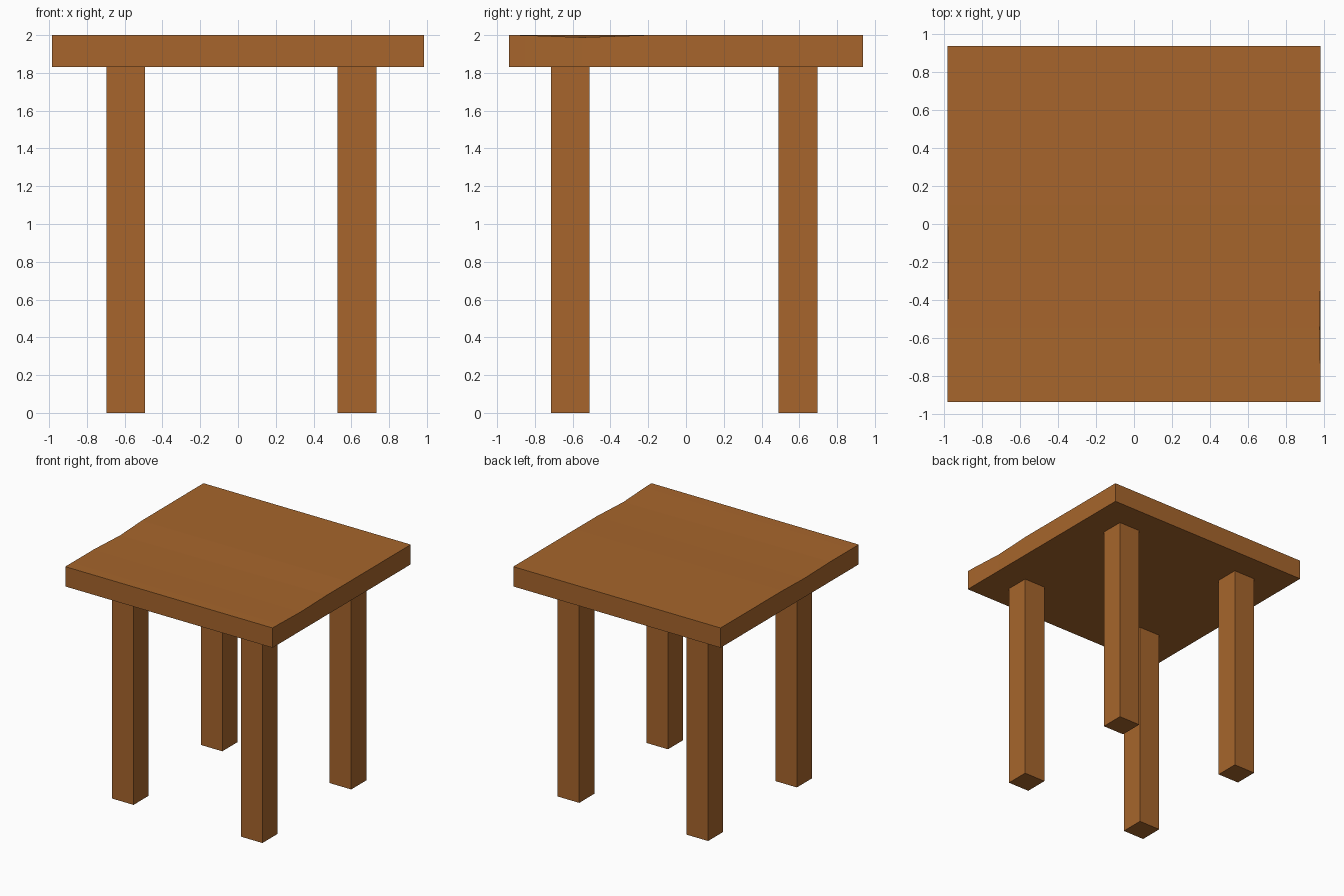
import bpy, bmesh
from mathutils import Matrix, Vector

if "Cube" in bpy.data.objects:
    bpy.data.objects.remove(bpy.data.objects["Cube"])

wood = bpy.data.materials.new("warm brown wood")
wood.diffuse_color = (0.385, 0.131, 0.025, 1)
wood.use_nodes = True
wood.node_tree.nodes["Principled BSDF"].inputs["Base Color"].default_value = wood.diffuse_color


def box_bmesh(lo, hi):
    lo, hi = Vector(lo), Vector(hi)
    bm = bmesh.new()
    bmesh.ops.create_cube(bm, size=1, matrix=Matrix.Translation((lo + hi) / 2)
                          @ Matrix.Diagonal((*(hi - lo), 1)))
    return bm


def finish(name, bm):
    mesh = bpy.data.meshes.new(name)
    bm.to_mesh(mesh)
    bm.free()
    mesh.materials.append(wood)
    obj = bpy.data.objects.new(name, mesh)
    bpy.context.collection.objects.link(obj)


# Legs: the layout is slightly off centre
UNDERSIDE = 1.83
for depth, (y0, y1) in {"front": (-0.715, -0.51), "back": (0.49, 0.695)}.items():
    for side, (x0, x1) in {"left": (-0.697, -0.492), "right": (0.528, 0.733)}.items():
        finish(f"{depth}_{side}_leg",
               box_bmesh((x0, y0, 0), (x1, y1, UNDERSIDE)))

# Table top, cut into strips so its two side edges can be dented
top = box_bmesh((-0.985, -0.938, UNDERSIDE), (0.985, 0.938, 2))
for y in (-0.85, -0.55, -0.2, 0.1):
    bmesh.ops.bisect_plane(top, geom=top.verts[:] + top.edges[:] + top.faces[:],
                           plane_co=(0, y, 0), plane_no=(0, 1, 0))

# Shallow worn dents on the upper left and right edges
for v in top.verts:
    centre = -0.2 if v.co.x < 0 else -0.55
    wear = max(0, 1 - abs(v.co.y - centre) / 0.33)
    if v.co.z > 1.99 and wear > 0:
        v.co.z -= 0.012 * wear
        v.co.x *= 1 - 0.005 * wear
finish("table_top", top)
